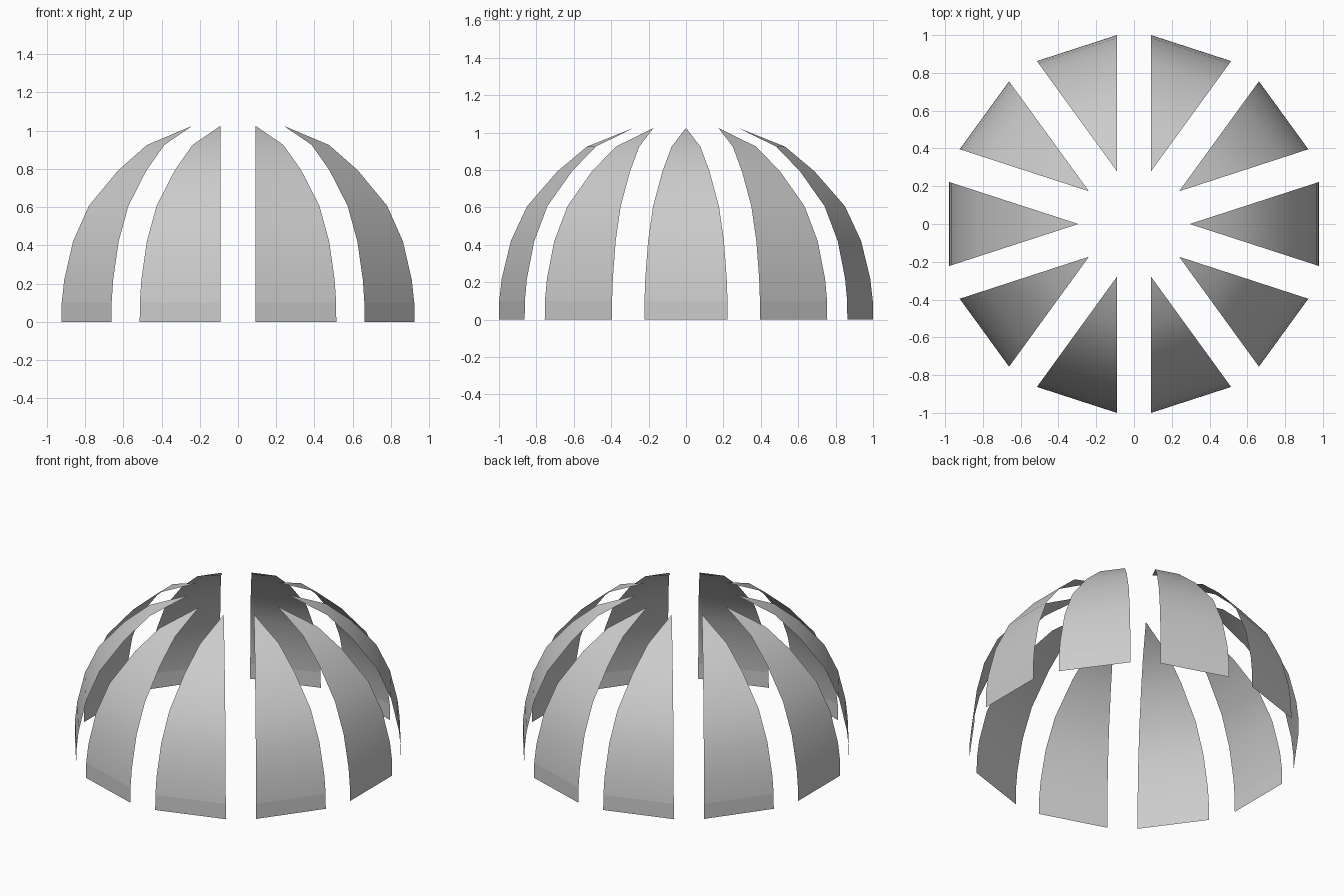
import bpy
import bmesh
from math import radians, tan
from mathutils import Matrix

cube = bpy.data.objects.get("Cube")
if cube:
    bpy.data.objects.remove(cube, do_unlink=True)

COUNT = 10
STEP = radians(360 / COUNT)
TIP_OFFSET = 0.295  # distance of each panel tip from the centre axis
# (reach from the tip, height), from rim to tip
PROFILE = [(0.684, 0), (0.683, 0.10), (0.67, 0.22), (0.624, 0.42),
           (0.541, 0.607), (0.387, 0.793), (0.237, 0.925), (0, 1.025)]

grey = bpy.data.materials.new("plain_grey")
grey.use_nodes = True
color = (0.6, 0.6, 0.6, 1)
grey.diffuse_color = color
grey.node_tree.nodes["Principled BSDF"].inputs["Base Color"].default_value = color


def panel_mesh():
    """Thin curved wedge pointing along +x, flat across its width."""
    bm = bmesh.new()
    rows = []
    for reach, z in PROFILE:
        half = reach * tan(STEP / 2)
        sides = (-half, half) if half else (0,)
        rows.append([bm.verts.new((TIP_OFFSET + reach, y, z)) for y in sides])
    for i, (low, high) in enumerate(zip(rows, rows[1:])):
        face = bm.faces.new(low + high[::-1])
        face.smooth = i > 0  # the upright rim band stays flat
    mesh = bpy.data.meshes.new("dome_panel")
    bm.to_mesh(mesh)
    bm.free()
    mesh.materials.append(grey)
    return mesh


# Ring of identical panels around the centre axis
mesh = panel_mesh()
for i in range(COUNT):
    panel = bpy.data.objects.new(f"dome_panel_{i + 1}", mesh)
    panel.matrix_world = Matrix.Rotation(i * STEP, 4, "Z")
    bpy.context.collection.objects.link(panel)
